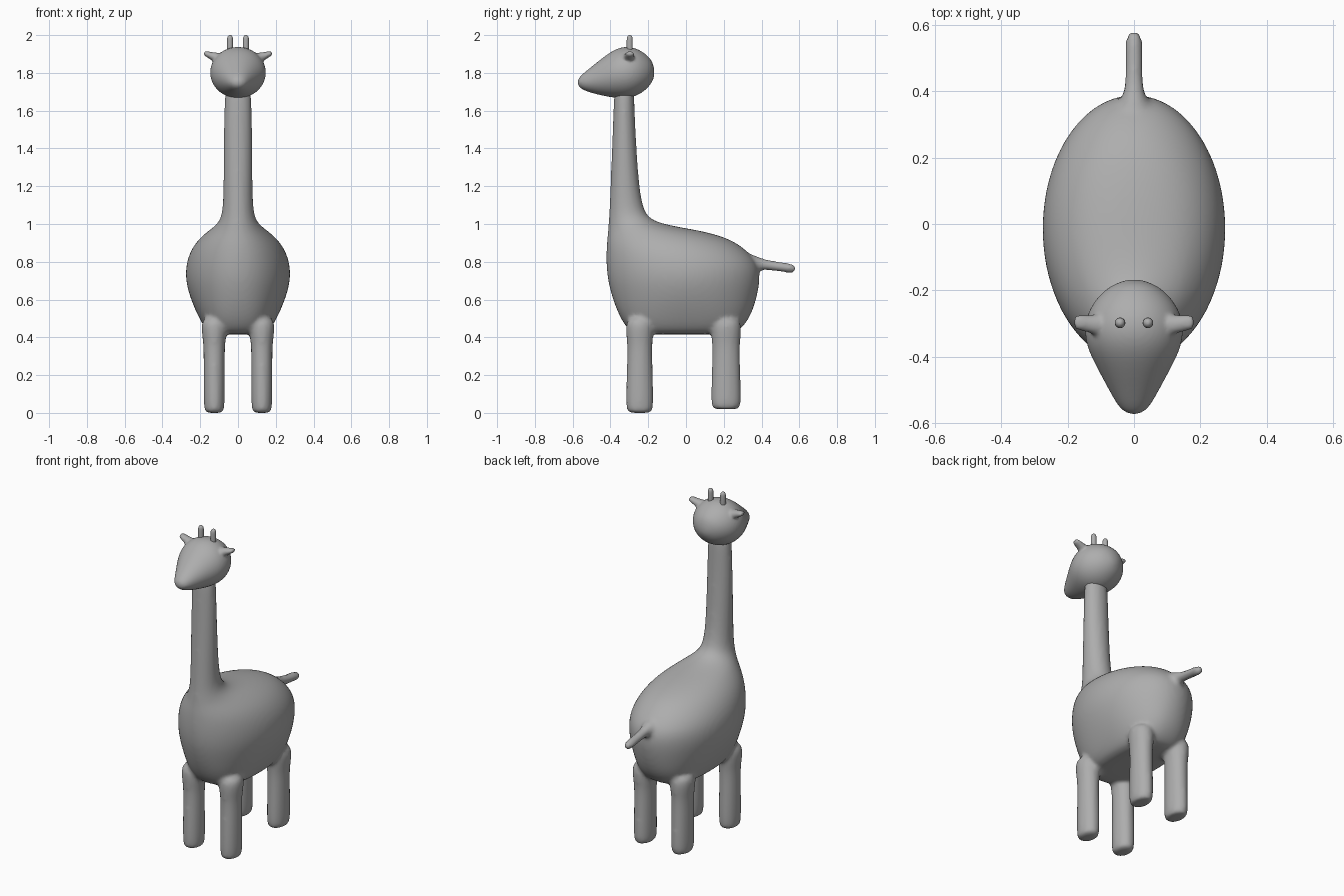
import bpy, bmesh, math
from mathutils import Vector

if "Cube" in bpy.data.objects:
    bpy.data.objects.remove(bpy.data.objects["Cube"])

grey = bpy.data.materials.new("plain grey")
grey.use_nodes = True
COLOUR = (0.42, 0.42, 0.42, 1)
grey.diffuse_color = COLOUR
grey.node_tree.nodes["Principled BSDF"].inputs["Base Color"].default_value = COLOUR

SIDES = 28


def loft(bm, axis, rings):
    """Closed skin over rings: (position, centre u, centre v, radius u, radius v, power)."""
    order = {"z": (1, 2, 0), "y": (1, 0, 2), "x": (0, 1, 2)}[axis]
    loops = []
    for ring in rings:
        w, cu, cv, ru, rv = ring[:5]
        power = ring[5] if len(ring) > 5 else 2
        loop = []
        for i in range(SIDES):
            a = math.tau * i / SIDES
            c, s = math.cos(a), math.sin(a)
            u = cu + ru * math.copysign(abs(c) ** (2 / power), c)
            v = cv + rv * math.copysign(abs(s) ** (2 / power), s)
            values = (w, u, v)
            loop.append(bm.verts.new([values[k] for k in order]))
        loops.append(loop)
    for low, high in zip(loops, loops[1:]):
        for i in range(SIDES):
            j = (i + 1) % SIDES
            bm.faces.new((low[i], low[j], high[j], high[i]))
    # Close the ends with fans
    for loop in (loops[0], loops[-1]):
        centre = sum((v.co for v in loop), Vector()) / SIDES
        tip = bm.verts.new(centre)
        for i in range(SIDES):
            bm.faces.new((loop[i], loop[(i + 1) % SIDES], tip))


def finish(name, bm, voxel=0, smoothing=0):
    bmesh.ops.recalc_face_normals(bm, faces=bm.faces)
    mesh = bpy.data.meshes.new(name)
    bm.to_mesh(mesh)
    bm.free()
    mesh.materials.append(grey)
    mesh.shade_smooth()
    obj = bpy.data.objects.new(name, mesh)
    bpy.context.collection.objects.link(obj)
    sub = obj.modifiers.new("round", "SUBSURF")
    sub.levels = sub.render_levels = 2
    if voxel:
        # Fuse the overlapping lofts and soften where they join
        fuse = obj.modifiers.new("fuse", "REMESH")
        fuse.mode = "VOXEL"
        fuse.voxel_size = voxel
        fuse.use_smooth_shade = True
        soft = obj.modifiers.new("soften", "SMOOTH")
        soft.factor = 0.5
        soft.iterations = smoothing
    return obj


# Body and neck: height, back and front limits in y, half width, squareness
bm = bmesh.new()
trunk = [
    (0.415, -0.25, 0.23, 0.12, 2.6), (0.43, -0.3, 0.28, 0.165, 2.6),
    (0.5, -0.35, 0.34, 0.207, 2.4), (0.6, -0.39, 0.375, 0.252, 2.1),
    (0.7, -0.417, 0.395, 0.28, 2), (0.78, -0.424, 0.39, 0.277, 2),
    (0.84, -0.424, 0.345, 0.26, 2), (0.89, -0.422, 0.285, 0.233, 2),
    (0.93, -0.418, 0.21, 0.198, 2), (0.965, -0.414, 0.08, 0.156, 2),
    (0.99, -0.412, -0.08, 0.122, 2), (1.02, -0.409, -0.185, 0.096, 2),
    (1.07, -0.406, -0.225, 0.081, 2), (1.2, -0.4, -0.248, 0.077, 2),
    (1.4, -0.392, -0.262, 0.076, 2), (1.6, -0.384, -0.272, 0.073, 2),
    (1.74, -0.38, -0.275, 0.07, 2),
]
loft(bm, "z", [(z, 0, (a + b) / 2, hx, (b - a) / 2, p) for z, a, b, hx, p in trunk])

# Legs, flaring into the belly
for side in (-1, 1):
    for y, depth, foot in ((-0.245, 0.073, 0.0), (0.212, 0.08, 0.02)):
        x = side * 0.126
        loft(bm, "z", [
            (foot, x, y, 0.043, depth - 0.015), (foot + 0.012, x, y, 0.054, depth - 0.002),
            (0.1, x, y, 0.056, depth), (0.3, x, y, 0.056, depth - 0.007),
            (0.37, x, y, 0.058, depth - 0.006), (0.42, x, y, 0.066, depth),
            (0.5, x, y, 0.07, depth),
        ])

# Tail
loft(bm, "y", [
    (0.33, 0, 0.79, 0.06, 0.06), (0.38, 0, 0.79, 0.037, 0.037),
    (0.42, 0, 0.785, 0.026, 0.027), (0.5, 0, 0.773, 0.026, 0.026),
    (0.565, 0, 0.764, 0.026, 0.026), (0.578, 0, 0.763, 0.018, 0.018),
])
finish("body_neck_legs_tail", bm, 0.012, 6)

# Head: y, bottom and top limits in z, half width
bm = bmesh.new()
skull = [
    (-0.168, 1.78, 1.82, 0.02), (-0.178, 1.755, 1.86, 0.053),
    (-0.2, 1.72, 1.89, 0.092), (-0.25, 1.682, 1.927, 0.134),
    (-0.31, 1.663, 1.943, 0.152), (-0.37, 1.666, 1.93, 0.144),
    (-0.43, 1.676, 1.89, 0.114), (-0.5, 1.693, 1.833, 0.076),
    (-0.545, 1.709, 1.797, 0.051), (-0.566, 1.725, 1.775, 0.031),
    (-0.573, 1.74, 1.76, 0.01),
]
loft(bm, "y", [(y, 0, (a + b) / 2, hx, (b - a) / 2, 2) for y, a, b, hx in skull])

# Ears
for side in (-1, 1):
    loft(bm, "x", [
        (side * 0.08, -0.305, 1.86, 0.045, 0.045), (side * 0.115, -0.305, 1.878, 0.032, 0.029),
        (side * 0.14, -0.3, 1.889, 0.025, 0.022), (side * 0.165, -0.297, 1.899, 0.025, 0.016),
        (side * 0.181, -0.296, 1.903, 0.017, 0.01),
    ])
finish("head_and_ears", bm, 0.007, 4)

# Horns
for side, label in ((-1, "right"), (1, "left")):
    bm = bmesh.new()
    x, y = side * 0.042, -0.298
    loft(bm, "z", [
        (1.9, x, y, 0.016, 0.016), (1.96, x, y, 0.016, 0.016),
        (1.986, x, y, 0.016, 0.016), (1.996, x, y, 0.011, 0.011),
        (2.0, x, y, 0.004, 0.004),
    ])
    finish(label + "_horn", bm)
